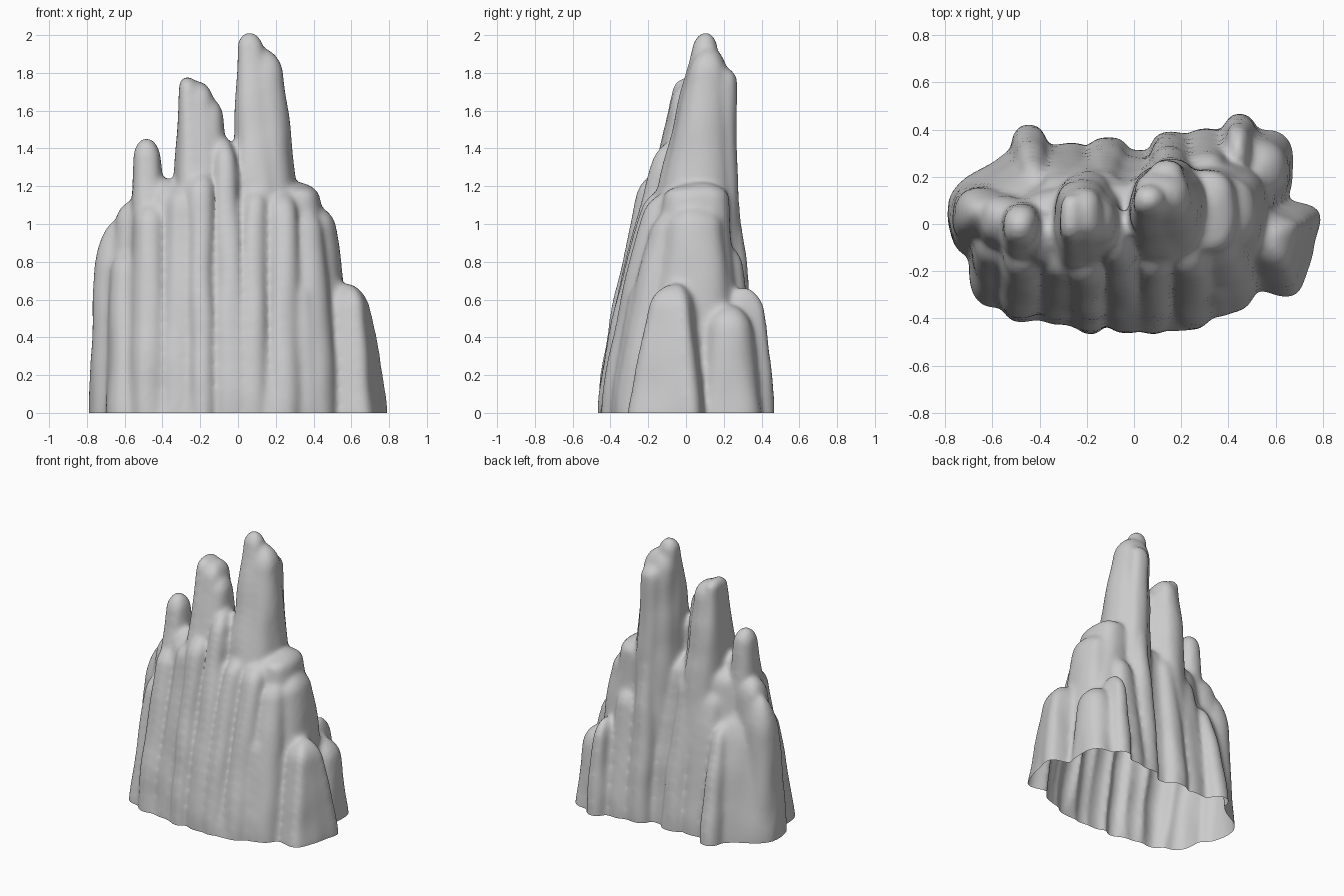
import bpy
import bmesh
from math import sin, cos, tau, radians, sqrt, copysign
from mathutils import Vector, noise

cube = bpy.data.objects.get("Cube")
if cube:
    bpy.data.objects.remove(cube, do_unlink=True)

SIDES = 28
STEPS = 26
FLOOR = -0.1


def column(bm, bulge, height, base, top, cap=0.12, power=2.5, turn=0):
    """Tapered rock column; base and top are (x, y, half width, half depth)."""
    rings = []
    c, s = cos(radians(turn)), sin(radians(turn))
    levels = [FLOOR + (height - cap - FLOOR) * i / STEPS for i in range(STEPS)]
    levels += [height - cap * (1 - sin(tau / 4 * i / 8)) for i in range(8)]
    for z in levels:
        t = max(z / height, 0) ** bulge
        x, y, rx, ry = (a + (b - a) * t for a, b in zip(base, top))
        over = max(0.0, (z - height + cap) / cap)
        round_off = sqrt(1 - over * over)
        ring = []
        for k in range(SIDES):
            a = tau * k / SIDES
            u = copysign(abs(cos(a)) ** (2 / power), cos(a)) * rx * round_off
            v = copysign(abs(sin(a)) ** (2 / power), sin(a)) * ry * round_off
            ring.append(bm.verts.new((x + u * c - v * s, y + u * s + v * c, z)))
        rings.append(ring)
    for low, high in zip(rings, rings[1:]):
        for k in range(SIDES):
            n = (k + 1) % SIDES
            bm.faces.new((low[k], low[n], high[n], high[k]))
    bm.faces.new(rings[0][::-1])
    bm.faces.new(rings[-1])


# Three spires, each stepping down from its peak on the right
spires = [
    (2.01, (.18, -.09, .23, .36), (.068, .11, .06, .05), .07),
    (1.93, (.2, -.04, .22, .36), (.125, .13, .115, .085), .14),
    (1.83, (.2, .18, .12, .12), (.15, .2, .07, .075), .07),
    (1.79, (-.2, -.06, .16, .39), (-.26, .04, .05, .09), .06),
    (1.76, (-.16, -.05, .19, .38), (-.205, .05, .075, .1), .1),
    (1.67, (-.11, -.08, .18, .33), (-.145, .03, .065, .08), .1),
    (1.45, (-.43, -.08, .17, .3), (-.475, 0, .06, .065), .09),
    (1.24, (-.35, -.13, .15, .28), (-.37, -.04, .07, .09)),
]
# Fluted columns along the front
front = [
    (1.12, (-.46, -.2, .12, .21), (-.46, -.07, .08, .12)),
    (1.22, (-.31, -.2, .12, .22), (-.28, -.05, .08, .14)),
    (1.28, (-.18, -.25, .09, .22), (-.19, -.1, .07, .11)),
    (1.46, (-.02, -.24, .12, .22), (-.06, -.03, .05, .1)),
    (1.2, (.09, -.23, .1, .23), (.1, -.08, .07, .12)),
    (1.18, (.26, -.23, .11, .21), (.24, -.06, .08, .12)),
    (1.08, (.4, -.18, .14, .19), (.37, -.05, .08, .1)),
    (.72, (.36, -.22, .1, .17), (.34, -.2, .05, .07)),
]
# Ridges along the back and the slanting rear corner
back = [
    (.88, (-.52, .14, .25, .15), (-.53, .06, .19, .08), .2, 4, 33),
    (.8, (-.43, .28, .08, .15), (-.42, .18, .05, .07)),
    (1.02, (-.28, .18, .16, .17), (-.28, .1, .1, .1)),
    (1.1, (-.1, .23, .1, .15), (-.12, .1, .06, .1)),
    (1.25, (.17, .25, .1, .15), (.16, .19, .06, .08)),
    (.9, (.32, .28, .12, .13), (.32, .2, .07, .09)),
    (.67, (.46, .33, .08, .14), (.45, .32, .05, .09)),
]
# Shoulders and slabs at both ends
ends = [
    (.86, (-.57, -.15, .12, .2), (-.57, -.04, .09, .11)),
    (1.02, (-.63, .03, .145, .17), (-.63, .06, .115, .08), .25),
    (1.12, (-.55, -.01, .15, .2), (-.54, .03, .09, .09)),
    (1.21, (.4, .03, .24, .29), (.31, .06, .11, .16), .06, 3),
    (1.09, (.45, .02, .2, .25), (.4, .06, .11, .14), .1, 3),
    (.69, (.59, -.08, .18, .2), (.57, -.05, .11, .09), .13, 6, -16),
    (.57, (.55, .24, .135, .17), (.53, .23, .11, .11), .13),
]
core = [(1.18, (0, 0, .68, .32), (-.05, .03, .4, .12))]

bm = bmesh.new()
for bulge, group in ((1, spires), (1.4, front), (1.3, back), (1.1, ends), (1.3, core)):
    for part in group:
        column(bm, bulge, *part)
bmesh.ops.recalc_face_normals(bm, faces=bm.faces)
mesh = bpy.data.meshes.new("rock_columns")
bm.to_mesh(mesh)
bm.free()
rock = bpy.data.objects.new("rock_formation", mesh)
bpy.context.scene.collection.objects.link(rock)

# Fuse the columns into one weathered skin
remesh = rock.modifiers.new("fuse", 'REMESH')
remesh.mode = 'VOXEL'
remesh.voxel_size = 0.016
smooth = rock.modifiers.new("weather", 'SMOOTH')
smooth.factor = 0.5
smooth.iterations = 12
depsgraph = bpy.context.evaluated_depsgraph_get()
skin = bpy.data.meshes.new_from_object(rock.evaluated_get(depsgraph))
rock.modifiers.clear()
rock.data = skin
bpy.data.meshes.remove(mesh)

bm = bmesh.new()
bm.from_mesh(skin)

# Shallow vertical flutes and dents
bm.normal_update()
shifts = []
for v in bm.verts:
    p = v.co
    flute = noise.noise(Vector((p.x * 7, p.y * 7, p.z * 2)))
    dent = noise.noise(Vector((p.x * 5 + 9, p.y * 5, p.z * 4)))
    shifts.append(v.normal * (flute + dent) * 0.01)
for v, shift in zip(bm.verts, shifts):
    v.co += shift

# Open the underside at ground level
bmesh.ops.bisect_plane(bm, geom=bm.verts[:] + bm.edges[:] + bm.faces[:],
                       plane_co=(0, 0, 0), plane_no=(0, 0, 1), clear_inner=True)

# Keep only the outer skin
peak = max(bm.verts, key=lambda v: v.co.z)
keep, stack = {peak}, [peak]
while stack:
    for e in stack.pop().link_edges:
        for v in e.verts:
            if v not in keep:
                keep.add(v)
                stack.append(v)
bmesh.ops.delete(bm, geom=[v for v in bm.verts if v not in keep], context='VERTS')

# Centre the rock
xs = [v.co.x for v in bm.verts]
ys = [v.co.y for v in bm.verts]
middle = Vector(((min(xs) + max(xs)) / 2, (min(ys) + max(ys)) / 2, 0))
bmesh.ops.translate(bm, verts=bm.verts, vec=-middle)
bm.to_mesh(skin)
bm.free()

stone = bpy.data.materials.new("grey_stone")
stone.use_nodes = True
grey = (0.6, 0.6, 0.6, 1)
stone.diffuse_color = grey
stone.node_tree.nodes["Principled BSDF"].inputs["Base Color"].default_value = grey
skin.materials.clear()
skin.materials.append(stone)
for face in skin.polygons:
    face.material_index = 0
    face.use_smooth = True
